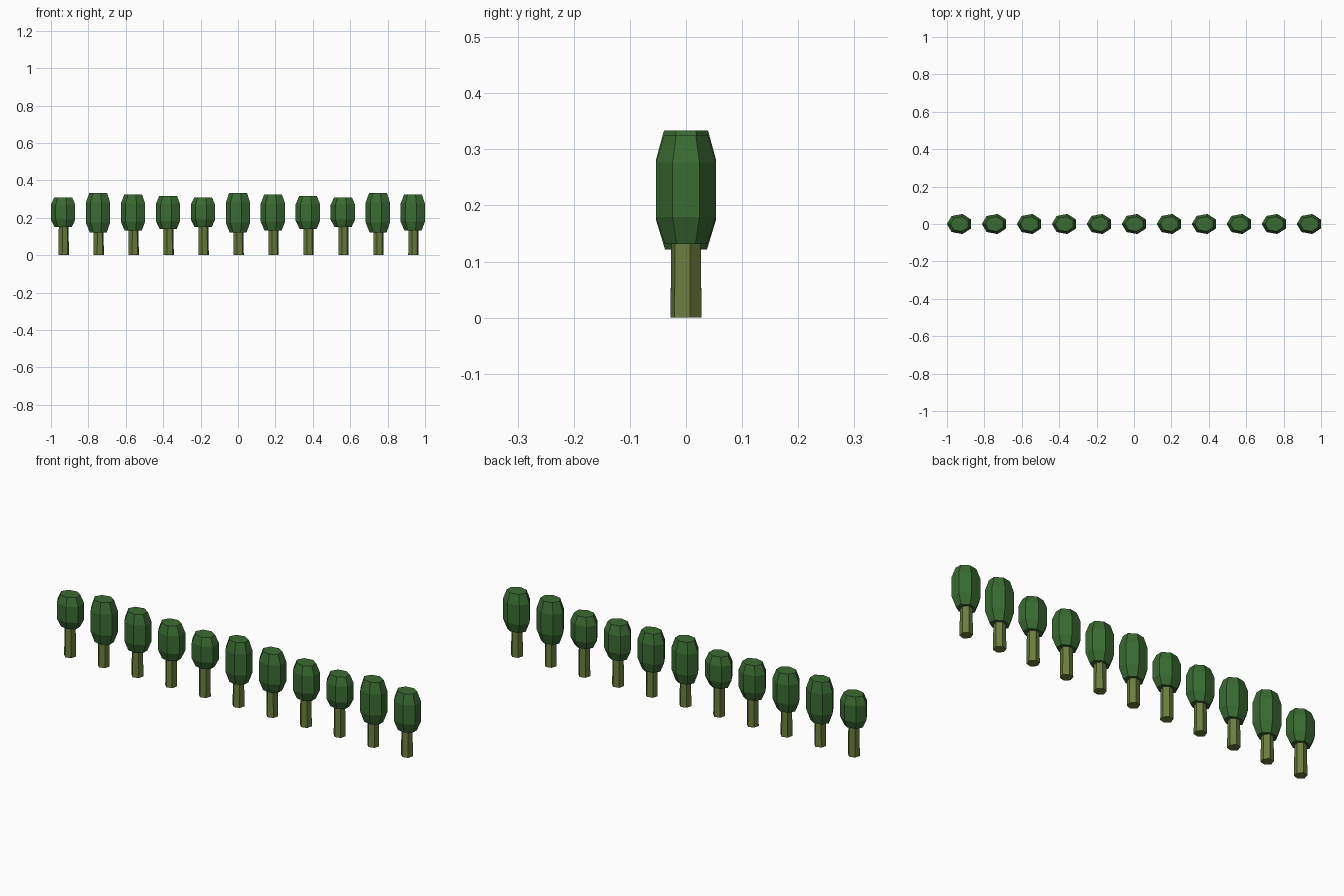
import bpy
import bmesh
from math import sin, cos, pi, radians

cube = bpy.data.objects.get("Cube")
if cube:
    bpy.data.objects.remove(cube, do_unlink=True)


def material(name, rgb):
    mat = bpy.data.materials.new(name)
    mat.use_nodes = True
    color = (*rgb, 1.0)
    mat.diffuse_color = color
    mat.node_tree.nodes["Principled BSDF"].inputs["Base Color"].default_value = color
    return mat


def lathe(name, x, sides, phase, rx, ry, profile, mat):
    """Flat-faced solid: elliptical rings at (scale, height) pairs, capped at both ends."""
    bm = bmesh.new()
    rings = []
    for scale, z in profile:
        angles = [phase + 2 * pi * i / sides for i in range(sides)]
        rings.append([bm.verts.new((rx * scale * cos(a), ry * scale * sin(a), z))
                      for a in angles])
    for low, high in zip(rings, rings[1:]):
        for i in range(sides):
            j = (i + 1) % sides
            bm.faces.new((low[i], low[j], high[j], high[i]))
    bm.faces.new(rings[0][::-1])
    bm.faces.new(rings[-1])
    mesh = bpy.data.meshes.new(name)
    bm.to_mesh(mesh)
    bm.free()
    mesh.materials.append(mat)
    obj = bpy.data.objects.new(name, mesh)
    obj.location.x = x
    bpy.context.collection.objects.link(obj)


leaf = material("leaf green", (0.042, 0.145, 0.032))
bark = material("mossy bark", (0.145, 0.205, 0.048))

# Crown bottom and top heights, repeating along the row
crown_spans = [(0.15, 0.31), (0.122, 0.334), (0.131, 0.325), (0.14, 0.317)]

# Row of trees
for n in range(11):
    x = -0.932 + 0.187 * n
    bottom, top = crown_spans[n % len(crown_spans)]
    height = top - bottom
    # Trunk, slightly tapered, ending inside the crown
    lathe(f"trunk_{n + 1}", x, 6, radians(14.5), 0.0288, 0.0288,
          [(1, 0), (0.93, bottom + 0.03)], bark)
    # Barrel-shaped crown with a point towards -x
    lathe(f"crown_{n + 1}", x, 7, pi, 0.0684, 0.055,
          [(0.7, bottom), (1, bottom + 0.25 * height),
           (1, bottom + 0.75 * height), (0.73, top)], leaf)
